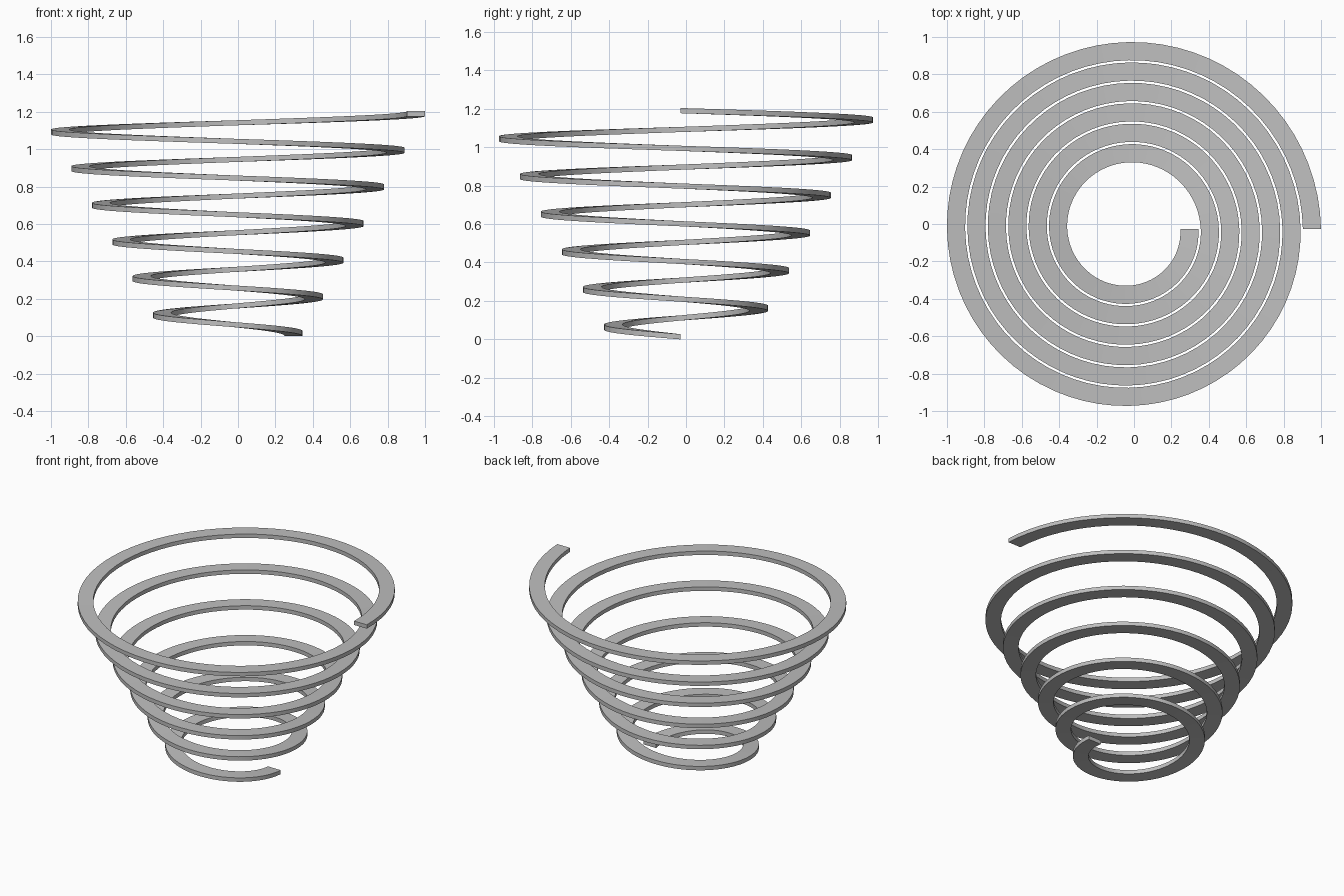
import bpy
import bmesh
from math import cos, sin, tau, radians

cube = bpy.data.objects.get("Cube")
if cube:
    bpy.data.objects.remove(cube, do_unlink=True)

TURNS = 6
STEPS = 72            # segments per turn
OUTER = 0.372         # outer radius at the bottom end
GROWTH = 0.1092       # radius gained per turn
RISE = 0.196          # height gained per turn
WIDTH, THICK = 0.097, 0.027
CENTRE = -0.0273      # offset of the coil axis in x and y

steel = bpy.data.materials.new("steel grey")
steel.use_nodes = True
grey = (0.52, 0.52, 0.52, 1)
steel.diffuse_color = grey
steel.node_tree.nodes["Principled BSDF"].inputs["Base Color"].default_value = grey


def section(bm, turn):
    """Rectangular wire section at a given number of turns, clockwise from above."""
    a = -tau * turn
    r = OUTER + GROWTH * turn
    z = RISE * turn
    corners = ((r - WIDTH, z), (r, z), (r, z + THICK), (r - WIDTH, z + THICK))
    return [bm.verts.new((CENTRE + q * cos(a), CENTRE + q * sin(a), h)) for q, h in corners]


# Flat wire swept along a conical helix
bm = bmesh.new()
rings = [section(bm, i / STEPS) for i in range(TURNS * STEPS + 1)]
for a, b in zip(rings, rings[1:]):
    for k in range(4):
        n = (k + 1) % 4
        bm.faces.new((a[k], a[n], b[n], b[k]))

# Square cut ends
bm.faces.new(rings[0])
bm.faces.new(rings[-1])
bmesh.ops.recalc_face_normals(bm, faces=bm.faces)

mesh = bpy.data.meshes.new("conical_spring")
bm.to_mesh(mesh)
bm.free()
mesh.materials.append(steel)
spring = bpy.data.objects.new("conical_spring", mesh)
bpy.context.collection.objects.link(spring)

bpy.ops.object.select_all(action="DESELECT")
spring.select_set(True)
bpy.context.view_layer.objects.active = spring
bpy.ops.object.shade_smooth_by_angle(angle=radians(30))
